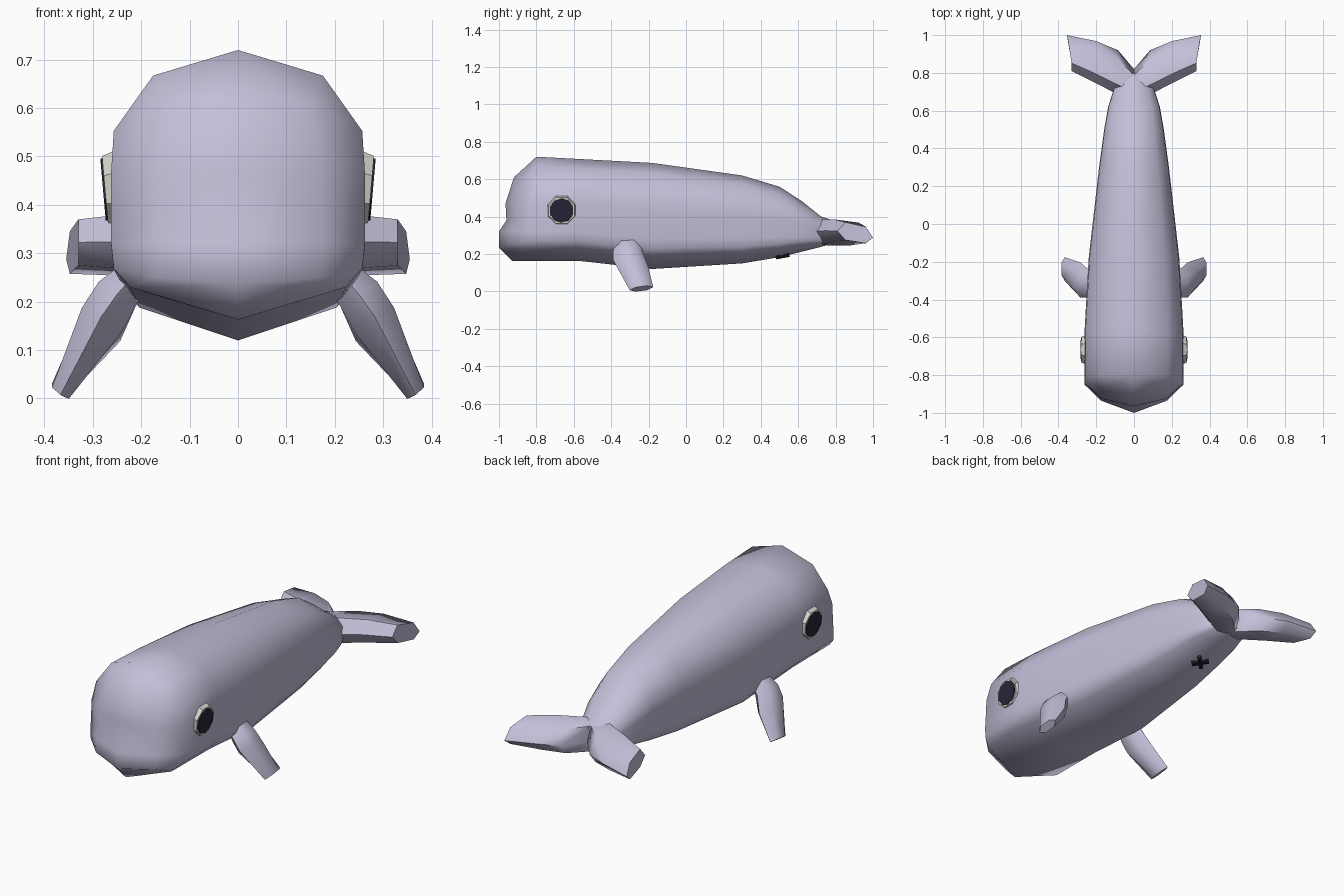
import bpy, bmesh, math
from mathutils import Vector, Matrix

cube = bpy.data.objects.get("Cube")
if cube:
    bpy.data.objects.remove(cube)


def material(name, rgb):
    m = bpy.data.materials.new(name)
    m.use_nodes = True
    m.diffuse_color = (*rgb, 1)
    bsdf = m.node_tree.nodes["Principled BSDF"]
    bsdf.inputs["Base Color"].default_value = (*rgb, 1)
    bsdf.inputs["Roughness"].default_value = 0.7
    return m


skin = material("lavender_skin", (0.55, 0.52, 0.69))
white = material("eye_white", (0.64, 0.65, 0.58))
dark = material("pupil_navy", (0.021, 0.019, 0.04))
black = material("mark_black", (0.012, 0.011, 0.016))


def finish(name, bm, mat, angle=55):
    bmesh.ops.recalc_face_normals(bm, faces=bm.faces)
    me = bpy.data.meshes.new(name)
    bm.to_mesh(me)
    bm.free()
    me.materials.append(mat)
    ob = bpy.data.objects.new(name, me)
    bpy.context.collection.objects.link(ob)
    bpy.ops.object.select_all(action='DESELECT')
    ob.select_set(True)
    bpy.context.view_layer.objects.active = ob
    bpy.ops.object.shade_smooth_by_angle(angle=math.radians(angle))
    return ob


def bridge(bm, rings):
    for a, b in zip(rings, rings[1:]):
        n = len(a)
        for i in range(n):
            j = (i + 1) % n
            bm.faces.new((a[i], a[j], b[j], b[i]))


def loft(name, rings, mat, angle=55):
    bm = bmesh.new()
    vr = [[bm.verts.new(p) for p in r] for r in rings]
    bridge(bm, vr)
    bm.faces.new(vr[0])
    bm.faces.new(vr[-1])
    return finish(name, bm, mat, angle)


# Body: half section from crown to keel, as (width, height) fractions
section = [(0, 1), (0.67, 0.905), (0.98, 0.70), (1, 0.55), (1, 0.40),
           (1, 0.28), (0.98, 0.19), (0.85, 0.12), (0, 0)]
# y, half width, keel z, crown z
stations = [(-0.80, 0.262, 0.163, 0.72), (-0.57, 0.262, 0.163, 0.708),
            (-0.18, 0.24, 0.12, 0.687), (0.30, 0.185, 0.15, 0.62),
            (0.50, 0.158, 0.183, 0.56), (0.62, 0.137, 0.213, 0.482),
            (0.72, 0.105, 0.238, 0.402), (0.80, 0.04, 0.26, 0.375)]
# Forward bulge of the first ring, crown to keel
front_y = [-0.80, -0.80, -0.81, -0.84, -0.845, -0.85, -0.855, -0.87, -0.93]

bm = bmesh.new()
rings = []
for k, (y, w, zb, zt) in enumerate(stations):
    half = [(w * u, front_y[i] if k == 0 else y, zb + (zt - zb) * v)
            for i, (u, v) in enumerate(section)]
    full = half + [(-x, yy, z) for x, yy, z in half[-2:0:-1]]
    rings.append([bm.verts.new(p) for p in full])
bridge(bm, rings)
bm.faces.new(rings[-1])

# Face: centre line and cheek columns fill the front ring, with a mouth dent
centre = [(-0.92, 0.61), (-0.965, 0.47), (-0.96, 0.38), (-1.0, 0.32), (-1.0, 0.235)]
cheek = [(0.15, -0.865, 0.605), (0.17, -0.925, 0.475), (0.17, -0.915, 0.385),
         (0.175, -0.935, 0.325), (0.17, -0.935, 0.25)]
mid = [bm.verts.new((0, y, z)) for y, z in centre]
first = rings[0]
for s in (1, -1):
    ring = [first[(s * i) % 16] for i in range(9)]
    col = [bm.verts.new((s * x, y, z)) for x, y, z in cheek]
    bm.faces.new((ring[0], ring[1], col[0], mid[0]))
    bm.faces.new((ring[1], ring[2], col[0]))
    for i in range(4):
        bm.faces.new((mid[i], col[i], col[i + 1], mid[i + 1]))
        bm.faces.new((col[i], ring[i + 2], ring[i + 3], col[i + 1]))
    bm.faces.new((col[4], ring[6], ring[7]))
    bm.faces.new((mid[4], col[4], ring[7], ring[8]))
finish("body", bm, skin)


def fluke_ring(s, x, lean, y0, y1, z0, z1, drop):
    """Six-sided section of a tail fluke, leading edge first."""
    d = y1 - y0
    zm = (z0 + z1) / 2
    pts = [(0, y0, zm), (0, y0 + 0.22 * d, z1), (lean * 0.7, y1 - 0.2 * d, z1 - drop * 0.7),
           (lean, y1, zm - drop), (lean * 0.7, y1 - 0.2 * d, z0 - drop * 0.5),
           (0, y0 + 0.22 * d, z0)]
    return [(s * (x + px), py, pz) for px, py, pz in pts]


def flipper_ring(s, c, chord, thick):
    """Six-sided section of a flipper, chord mostly along y."""
    c, chord, n = Vector(c), Vector(chord), Vector((0.82, 0, 0.57)) * thick
    pts = [c + chord * a + n * b for a, b in
           ((1, 0), (0.5, 1), (-0.5, 1), (-1, 0), (-0.5, -1), (0.5, -1))]
    return [(s * p.x, p.y, p.z) for p in pts]


def disc(name, s, r_in, r_out, x_in, x_out, mat, sides):
    """Shallow frustum on the cheek, tipped outward at its lower edge."""
    tilt = Matrix.Rotation(math.radians(5), 3, 'Y')
    rs = []
    for r, x in ((r_in, x_in), (r_out, x_out)):
        ring = []
        for i in range(sides):
            a = 2 * math.pi * (i + 0.5) / sides
            p = tilt @ Vector((x, r * math.cos(a), r * math.sin(a)))
            ring.append((s * (0.262 + p.x), -0.665 + p.y, 0.433 + p.z))
        rs.append(ring)
    loft(name, rs, mat, 30)


for side, s in (("left", 1), ("right", -1)):
    loft(side + "_fluke", [
        fluke_ring(s, 0.0, 0, 0.66, 0.82, 0.25, 0.385, 0.01),
        fluke_ring(s, 0.085, 0, 0.685, 0.92, 0.255, 0.385, 0.02),
        fluke_ring(s, 0.20, 0, 0.745, 0.968, 0.265, 0.385, 0.025),
        fluke_ring(s, 0.33, 0.025, 0.81, 1.0, 0.275, 0.37, 0.035)], skin)
    loft(side + "_flipper", [
        flipper_ring(s, (0.215, -0.31, 0.255), (0, 0.07, 0), 0.035),
        flipper_ring(s, (0.25, -0.312, 0.215), (0, 0.078, 0.0), 0.046),
        flipper_ring(s, (0.283, -0.297, 0.153), (0, 0.093, -0.015), 0.048),
        flipper_ring(s, (0.367, -0.238, 0.015), (0, 0.063, 0.008), 0.021)], skin)
    disc(side + "_eye_white", s, 0.087, 0.075, -0.02, 0.013, white, 8)
    disc(side + "_pupil", s, 0.066, 0.064, 0.009, 0.017, dark, 10)

# Small crossed mark under the tail
bm = bmesh.new()
slope = Matrix.Rotation(math.radians(10), 4, 'X')
for a in (45, -45):
    m = (Matrix.Translation((0, 0.517, 0.188)) @ slope
         @ Matrix.Rotation(math.radians(a), 4, 'Z') @ Matrix.Diagonal((0.085, 0.02, 0.02, 1)))
    bmesh.ops.create_cube(bm, size=1, matrix=m)
finish("belly_mark", bm, black, 30)
